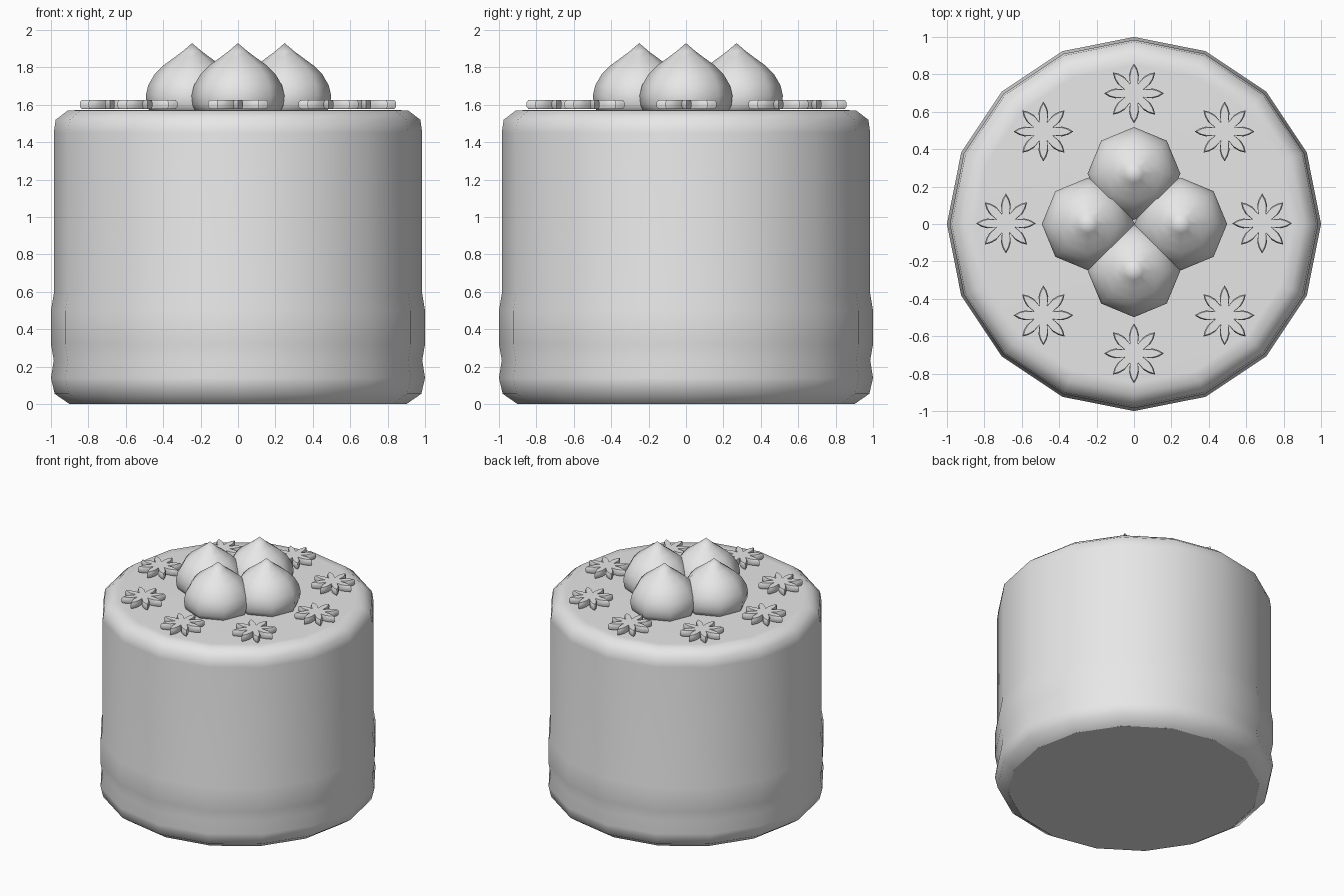
import bpy, bmesh, math
from mathutils import Matrix

cube = bpy.data.objects.get("Cube")
if cube:
    bpy.data.objects.remove(cube, do_unlink=True)

# One plain colour for the whole cake
grey = bpy.data.materials.new("light_grey")
grey.use_nodes = True
colour = (0.8, 0.8, 0.8, 1)
grey.diffuse_color = colour
grey.node_tree.nodes["Principled BSDF"].inputs["Base Color"].default_value = colour


def add_object(name, bm, location, angle):
    bmesh.ops.recalc_face_normals(bm, faces=bm.faces)
    mesh = bpy.data.meshes.new(name)
    bm.to_mesh(mesh)
    bm.free()
    mesh.materials.append(grey)
    obj = bpy.data.objects.new(name, mesh)
    obj.location = location
    bpy.context.collection.objects.link(obj)
    bpy.ops.object.select_all(action="DESELECT")
    obj.select_set(True)
    bpy.context.view_layer.objects.active = obj
    bpy.ops.object.shade_smooth_by_angle(angle=math.radians(angle))
    return obj


def loft(bm, rings):
    """Skin a stack of equal-sized point rings, capping both ends."""
    loops = [[bm.verts.new(p) for p in ring] for ring in rings]
    for a, b in zip(loops, loops[1:]):
        for i in range(len(a)):
            j = (i + 1) % len(a)
            bm.faces.new((a[i], a[j], b[j], b[i]))
    bm.faces.new(loops[0][::-1])
    bm.faces.new(loops[-1])


def circle(radius, z, sides):
    return [Matrix.Rotation(math.tau * i / sides, 3, "Z") @ Matrix.Identity(3).col[0] * radius
            + Matrix.Identity(3).col[2] * z for i in range(sides)]


def turned(name, profile, sides, location, angle):
    bm = bmesh.new()
    loft(bm, [circle(r, z, sides) for r, z in profile])
    bmesh.ops.remove_doubles(bm, verts=bm.verts, dist=0.002)
    return add_object(name, bm, location, angle)


# Cake body with a rolled band round the foot
body_profile = [(0.90, 0), (0.98, 0.055), (1.0, 0.14), (0.985, 0.235), (1.0, 0.32),
                (1.0, 0.5), (0.985, 0.59), (0.985, 1.45), (0.975, 1.52),
                (0.91, 1.57), (0.85, 1.572)]
body = turned("cake_body", body_profile, 16, (0, 0, 0), 80)
for face in body.data.polygons:
    if face.normal.z < -0.99:
        face.use_smooth = False
for edge in body.data.edges:
    if all(body.data.vertices[v].co.z < 0.001 for v in edge.vertices):
        edge.use_edge_sharp = True

# Four pointed cream drops in the middle
drop_profile = [(0.225, 1.56), (0.243, 1.6), (0.248, 1.65), (0.235, 1.705), (0.2, 1.765),
                (0.155, 1.81), (0.1, 1.85), (0.05, 1.887), (0.0005, 1.93)]
for side, x, y in (("left", 0.25, 0), ("right", -0.245, 0), ("back", 0, 0.27), ("front", 0, -0.25)):
    turned(f"cream_drop_{side}", drop_profile, 8, (x, y, 0), 80)


# Eight flat flowers round the rim, each with eight pointed petals
def flower_ring(inset, z):
    points = []
    for k in range(8):
        for r, half_width in ((0.1, -0.026), (0.132, -0.017), (0.16, 0),
                              (0.132, 0.017), (0.1, 0.026)):
            shrink = 1 - inset
            x, y = r - inset * 0.06, half_width * shrink
            turn = math.tau * k / 8
            points.append((x * math.cos(turn) - y * math.sin(turn),
                           x * math.sin(turn) + y * math.cos(turn), z))
        valley = math.tau * (k + 0.5) / 8
        radius = 0.055 - inset * 0.015
        points.append((radius * math.cos(valley), radius * math.sin(valley), z))
    return points


for i in range(8):
    bm = bmesh.new()
    loft(bm, [flower_ring(0.15, -0.024), flower_ring(0, -0.012),
              flower_ring(0, 0.012), flower_ring(0.15, 0.024)])
    a = math.tau * i / 8
    add_object(f"flower_{i + 1}", bm,
               (0.685 * math.cos(a), 0.695 * math.sin(a) + 0.003, 1.602), 35)
